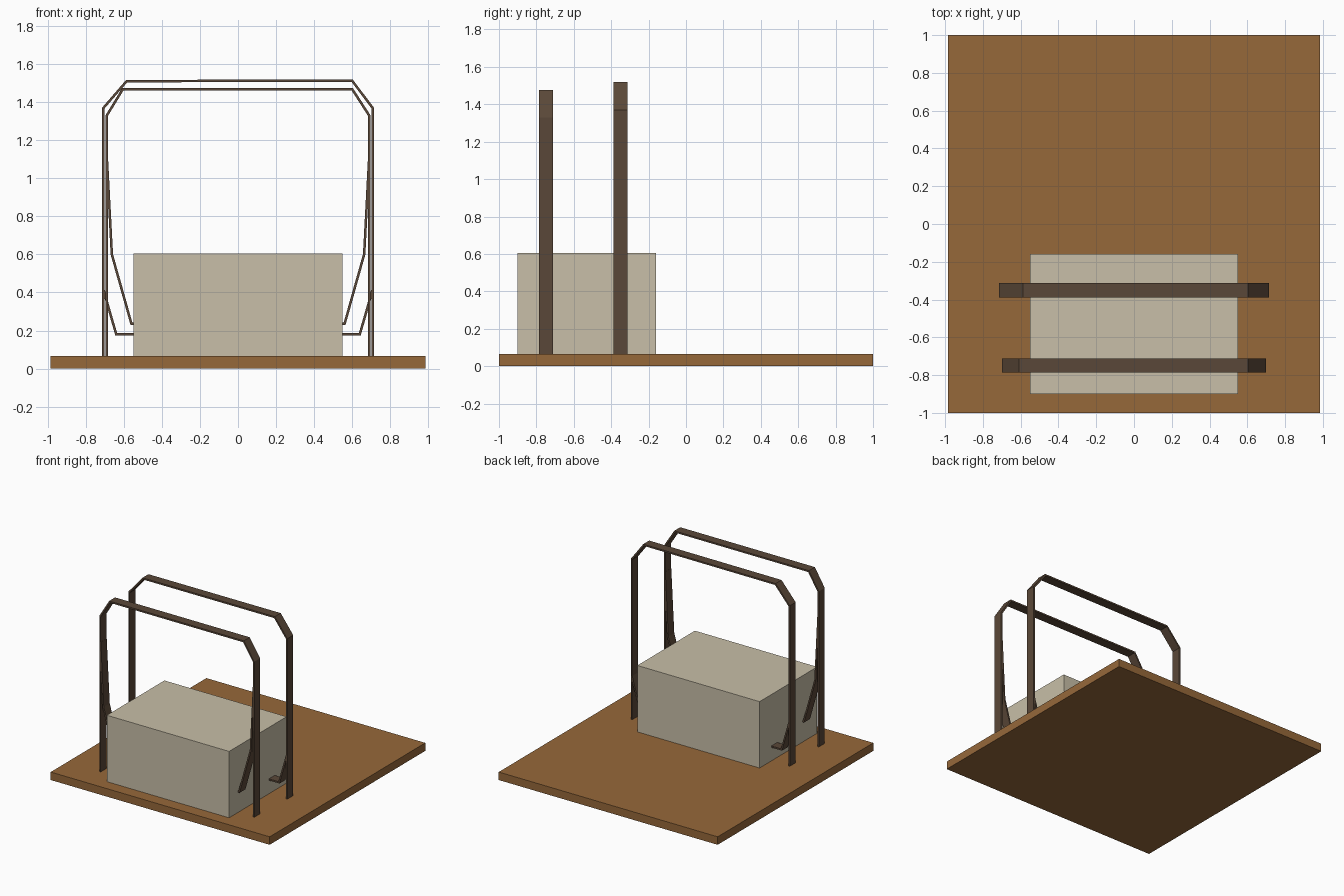
import bpy, bmesh
from mathutils import Vector

if "Cube" in bpy.data.objects:
    bpy.data.objects.remove(bpy.data.objects["Cube"])


def material(name, rgb):
    m = bpy.data.materials.new(name)
    m.diffuse_color = (*rgb, 1)
    m.use_nodes = True
    m.node_tree.nodes["Principled BSDF"].inputs["Base Color"].default_value = m.diffuse_color
    return m


WOOD = material("brown_wood", (0.305, 0.138, 0.042))
CREAM = material("cream", (0.578, 0.521, 0.392))
DARK = material("dark_brown", (0.102, 0.064, 0.040))
FLOOR = 0.065


def finish(name, bm, mat):
    bmesh.ops.recalc_face_normals(bm, faces=bm.faces)
    mesh = bpy.data.meshes.new(name)
    bm.to_mesh(mesh)
    bm.free()
    mesh.materials.append(mat)
    bpy.context.collection.objects.link(bpy.data.objects.new(name, mesh))


def box(name, lo, hi, mat):
    bm = bmesh.new()
    bmesh.ops.create_cube(bm, size=1)
    for v in bm.verts:
        v.co = [(a + b) / 2 + c * (b - a) for a, b, c in zip(lo, hi, v.co)]
    finish(name, bm, mat)


def band(name, path, y0, y1, thick=0.013):
    """Flat strip following an x-z path, with mitred corners."""
    pts = [Vector(p) for p in path]
    bm = bmesh.new()
    rings = []
    for i, p in enumerate(pts):
        dirs = []
        if i > 0:
            dirs.append((p - pts[i - 1]).normalized())
        if i < len(pts) - 1:
            dirs.append((pts[i + 1] - p).normalized())
        t = sum(dirs, Vector((0, 0))).normalized()
        n = Vector((-t.y, t.x)) * (thick / 2 / t.dot(dirs[0]))
        a, b = p + n, p - n
        rings.append([bm.verts.new((q.x, y, q.y))
                      for q, y in ((a, y0), (a, y1), (b, y1), (b, y0))])
    for r, s in zip(rings, rings[1:]):
        for k in range(4):
            bm.faces.new((r[k], r[(k + 1) % 4], s[(k + 1) % 4], s[k]))
    bm.faces.new(rings[0])
    bm.faces.new(rings[-1])
    finish(name, bm, DARK)


def mirrored(half):
    return half + [(-x, z) for x, z in reversed(half)]


# Base board and block
box("base_board", (-0.985, -1, 0), (0.985, 1, FLOOR), WOOD)
box("block", (-0.55, -0.90, FLOOR), (0.55, -0.16, 0.605), CREAM)

# Tall hoops over the block
band("front_hoop", [(-0.691, FLOOR), (-0.691, 1.328), (-0.605, 1.469),
                    (0.60, 1.469), (0.691, 1.328), (0.691, FLOOR)], -0.787, -0.711)
band("back_hoop", [(-0.709, FLOOR), (-0.709, 1.368), (-0.585, 1.511),
                   (0.60, 1.513), (0.709, 1.368), (0.709, FLOOR)], -0.388, -0.312)

# Lower slings running from the hoops through the block
band("front_sling", mirrored([(-0.690, 1.12), (-0.663, 0.60), (-0.560, 0.235)]),
     -0.787, -0.711)
band("back_sling", mirrored([(-0.709, 0.42), (-0.640, 0.18)]), -0.388, -0.312)
